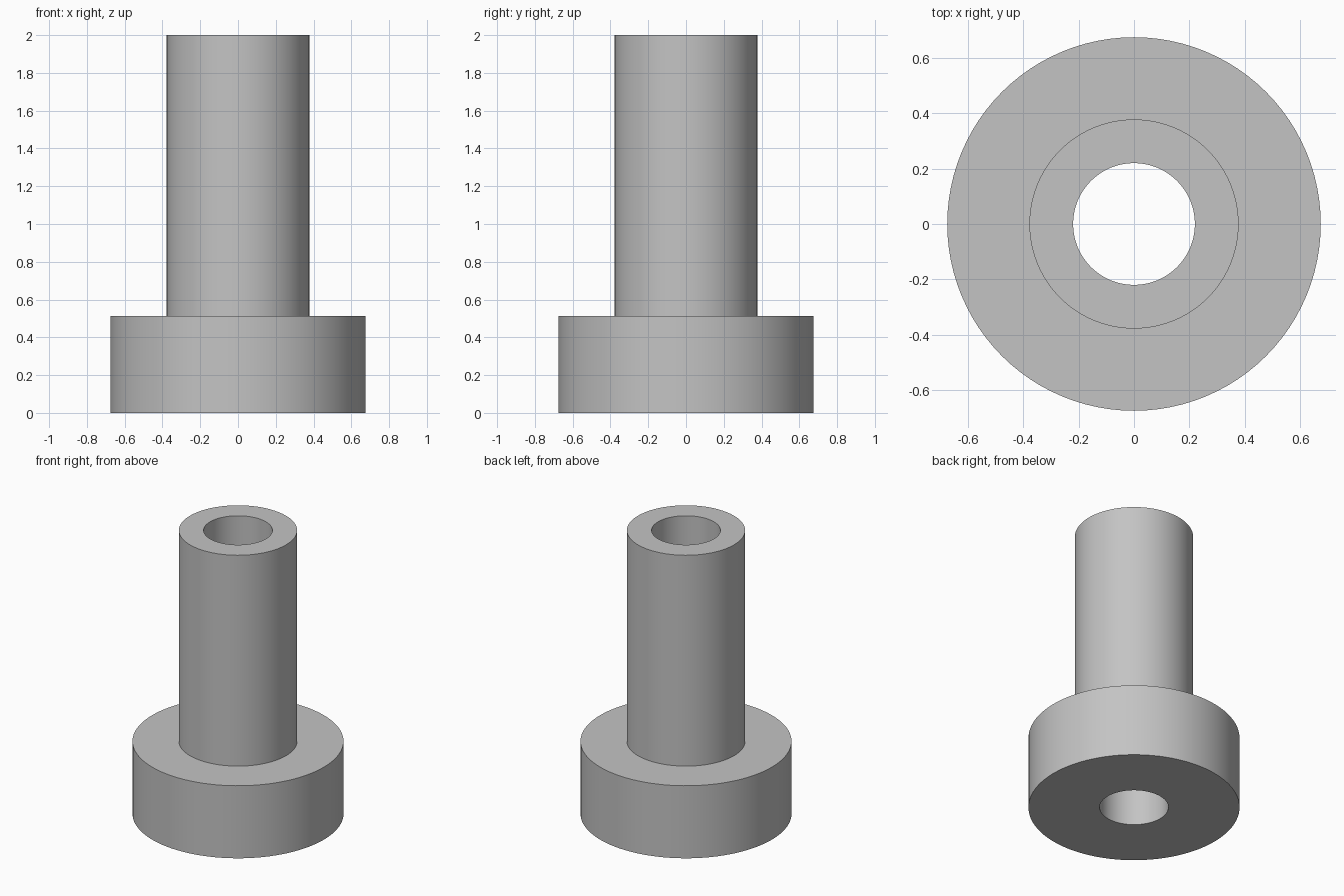
import bpy, bmesh, math

cube = bpy.data.objects.get("Cube")
if cube:
    bpy.data.objects.remove(cube, do_unlink=True)

SEGMENTS = 96

grey = bpy.data.materials.new("plain grey")
grey.use_nodes = True
colour = (0.55, 0.55, 0.55, 1)
grey.diffuse_color = colour
grey.node_tree.nodes["Principled BSDF"].inputs["Base Color"].default_value = colour

# Flanged sleeve: a closed (radius, height) profile turned around the z axis
BORE, TUBE, FLANGE = 0.22, 0.378, 0.675
STEP, TOP = 0.512, 2.0
profile = [(BORE, 0), (FLANGE, 0), (FLANGE, STEP), (TUBE, STEP), (TUBE, TOP), (BORE, TOP)]

bm = bmesh.new()
verts = [bm.verts.new((r, 0, z)) for r, z in profile]
edges = [bm.edges.new((v, verts[i - 1])) for i, v in enumerate(verts)]
bmesh.ops.spin(bm, geom=verts + edges, cent=(0, 0, 0), axis=(0, 0, 1),
               angle=math.tau, steps=SEGMENTS, use_merge=True)
bmesh.ops.remove_doubles(bm, verts=bm.verts, dist=0.0001)
bmesh.ops.recalc_face_normals(bm, faces=bm.faces)

mesh = bpy.data.meshes.new("flanged_sleeve")
bm.to_mesh(mesh)
bm.free()
mesh.materials.append(grey)
sleeve = bpy.data.objects.new("flanged_sleeve", mesh)
bpy.context.collection.objects.link(sleeve)

# Smooth round walls with crisp rims
bpy.ops.object.select_all(action="DESELECT")
sleeve.select_set(True)
bpy.context.view_layer.objects.active = sleeve
bpy.ops.object.shade_smooth_by_angle(angle=math.radians(30))
